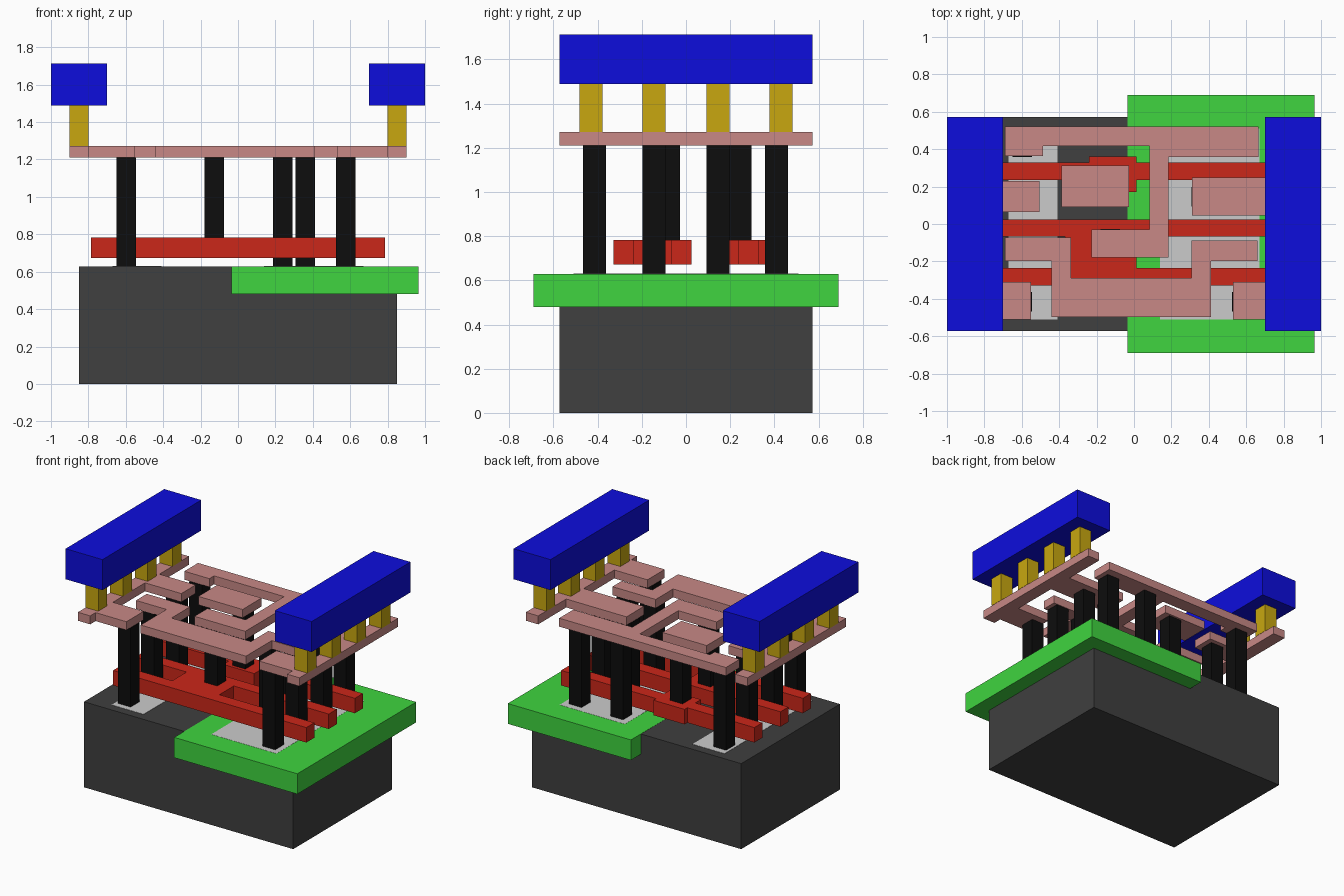
import bpy, bmesh


def material(name, rgb):
    m = bpy.data.materials.new(name)
    m.diffuse_color = (*rgb, 1)
    return m


DARK = material("dark_grey", (0.05, 0.05, 0.05))
GREEN = material("green", (0.05, 0.66, 0.05))
LIGHT = material("light_grey", (0.62, 0.62, 0.62))
RED = material("red", (0.60, 0.02, 0.01))
BLACK = material("black", (0.004, 0.004, 0.004))
PINK = material("pink", (0.58, 0.25, 0.24))
YELLOW = material("yellow", (0.58, 0.39, 0.005))
BLUE = material("blue", (0.004, 0.004, 0.72))


def slab(name, outline, z0, z1, mat):
    """Flat layer piece: a top-view outline extruded from z0 to z1."""
    bm = bmesh.new()
    face = bm.faces.new([bm.verts.new((x, y, z0)) for x, y in outline])
    top = bmesh.ops.extrude_face_region(bm, geom=[face])["geom"]
    for v in top:
        if isinstance(v, bmesh.types.BMVert):
            v.co.z = z1
    bmesh.ops.recalc_face_normals(bm, faces=bm.faces)
    me = bpy.data.meshes.new(name)
    bm.to_mesh(me)
    bm.free()
    me.materials.append(mat)
    ob = bpy.data.objects.new(name, me)
    bpy.context.collection.objects.link(ob)


def box(name, x0, x1, y0, y1, z0, z1, mat):
    slab(name, [(x0, y0), (x1, y0), (x1, y1), (x0, y1)], z0, z1, mat)


def post(name, x, y, z0, z1, mat, r=0.052):
    box(name, x - r, x + r, y - r, y + r, z0, z1, mat)


W = 0.573                  # half depth of the block
TOP = 0.628                # top of the block
LI0, LI1 = 1.21, 1.272     # thin wiring layer
P0, P1 = 0.672, 0.782      # gate layer

# Base block, well and the exposed active areas
box("base_block", -0.85, 0.85, -W, W, 0, TOP, DARK)
box("well", -0.035, 0.965, -0.69, 0.69, 0.48, TOP + 0.001, GREEN)
box("active_area_left", -0.67, -0.41, -0.51, 0.51, 0.55, TOP + 0.002, LIGHT)
box("active_area_right", 0.14, 0.67, -0.51, 0.51, 0.55, TOP + 0.002, LIGHT)

# Gate bars: one with a pad, two bridged together
slab("gate_input", [(-0.785, 0.235), (-0.24, 0.235), (-0.24, 0.17), (0.013, 0.17),
                    (0.013, 0.235), (0.785, 0.235), (0.785, 0.328), (0.013, 0.328),
                    (0.013, 0.36), (-0.24, 0.36), (-0.24, 0.328), (-0.785, 0.328)],
     P0, P1, RED)
slab("gate_pair", [(-0.785, -0.328), (0.785, -0.328), (0.785, -0.235), (0.013, -0.235),
                   (0.013, -0.068), (0.785, -0.068), (0.785, 0.025), (-0.785, 0.025),
                   (-0.785, -0.068), (-0.37, -0.068), (-0.37, -0.235), (-0.785, -0.235)],
     P0, P1, RED)

# Contact posts down to the block, then down to the gates
for x, ys in ((-0.597, (-0.415, -0.145, 0.145, 0.41)), (0.577, (-0.415, -0.145, 0.145, 0.41)),
              (0.36, (-0.145, 0.145)), (0.24, (0.41,))):
    for y in ys:
        post("contact_post", x, y, TOP, LI0, BLACK)
for y in (-0.08, 0.245):
    post("gate_contact_post", -0.128, y, P1, LI0, BLACK)

# Thin wiring: rails with tabs
slab("left_wire_rail", [(-0.9, -W), (-0.8, -W), (-0.8, -0.51), (-0.55, -0.51), (-0.55, -0.31),
                        (-0.8, -0.31), (-0.8, 0.063), (-0.505, 0.063), (-0.505, 0.23),
                        (-0.8, 0.23), (-0.8, W), (-0.9, W)], LI0, LI1, PINK)
slab("right_wire_rail", [(0.9, -W), (0.9, W), (0.8, W), (0.8, 0.248), (0.31, 0.248),
                         (0.31, 0.046), (0.8, 0.046), (0.8, -0.31), (0.53, -0.31),
                         (0.53, -0.51), (0.8, -0.51), (0.8, -W)], LI0, LI1, PINK)

# Thin wiring: free islands
box("input_wire", -0.387, -0.027, 0.092, 0.312, LI0, LI1, PINK)
slab("inner_wire", [(-0.69, 0.363), (-0.487, 0.363), (-0.487, 0.417), (0.083, 0.417),
                    (0.083, -0.03), (-0.228, -0.03), (-0.228, -0.18), (0.185, -0.18),
                    (0.185, 0.358), (0.665, 0.358), (0.665, 0.522), (-0.69, 0.522)],
     LI0, LI1, PINK)
slab("output_wire", [(-0.69, -0.198), (-0.442, -0.198), (-0.442, -0.498), (0.413, -0.498),
                     (0.413, -0.198), (0.66, -0.198), (0.66, -0.088), (0.308, -0.088),
                     (0.308, -0.29), (-0.338, -0.29), (-0.338, -0.073), (-0.69, -0.073)],
     LI0, LI1, PINK)

# Vias and thick power rails on both sides
for side, s in (("left", -1), ("right", 1)):
    for y in (-0.43, -0.144, 0.144, 0.43):
        post(side + "_via", s * 0.85, y, LI1, 1.488, YELLOW)
    box(side + "_power_rail", s * 0.85 - 0.15, s * 0.85 + 0.15, -W, W, 1.488, 1.712, BLUE)
